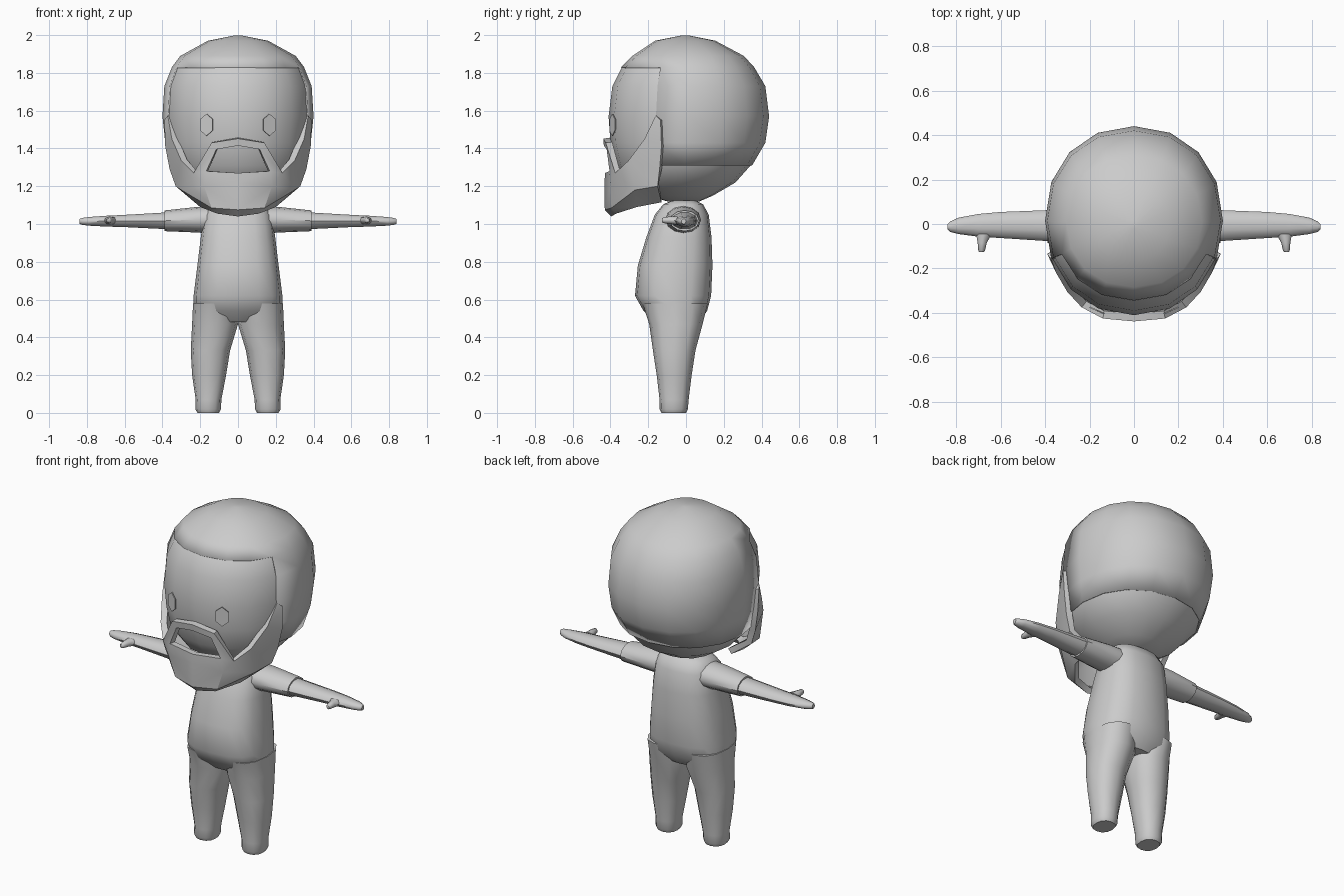
import bpy, bmesh, math
from mathutils import Vector

if "Cube" in bpy.data.objects:
    bpy.data.objects.remove(bpy.data.objects["Cube"])

grey = bpy.data.materials.new("plain_grey")
grey.diffuse_color = (0.6, 0.6, 0.6, 1)
grey.use_nodes = True
grey.node_tree.nodes["Principled BSDF"].inputs["Base Color"].default_value = grey.diffuse_color


def finish(name, bm, angle=50):
    bmesh.ops.recalc_face_normals(bm, faces=bm.faces)
    me = bpy.data.meshes.new(name)
    bm.to_mesh(me)
    bm.free()
    ob = bpy.data.objects.new(name, me)
    bpy.context.collection.objects.link(ob)
    me.materials.append(grey)
    bpy.ops.object.select_all(action='DESELECT')
    ob.select_set(True)
    bpy.context.view_layer.objects.active = ob
    bpy.ops.object.shade_smooth_by_angle(angle=math.radians(angle))
    return ob


def loft(rings, n, axis='z', power=2.0, caps=True):
    """Rings are (position, a_min, a_max, b_min, b_max) along the axis."""
    bm = bmesh.new()
    loops = []
    for p, a0, a1, b0, b1 in rings:
        loop = []
        for i in range(n):
            t = 2 * math.pi * i / n
            c, s = math.cos(t), math.sin(t)
            a = (a0 + a1) / 2 + (a1 - a0) / 2 * math.copysign(abs(c) ** (2 / power), c)
            b = (b0 + b1) / 2 + (b1 - b0) / 2 * math.copysign(abs(s) ** (2 / power), s)
            loop.append(bm.verts.new((a, b, p) if axis == 'z' else (p, a, b)))
        loops.append(loop)
    for l0, l1 in zip(loops, loops[1:]):
        for i in range(n):
            j = (i + 1) % n
            bm.faces.new((l0[i], l0[j], l1[j], l1[i]))
    if caps:
        bm.faces.new(loops[0])
        bm.faces.new(loops[-1])
    return bm


def mirror_x(bm):
    """Add the left half and weld the seam."""
    geo = bmesh.ops.duplicate(bm, geom=bm.verts[:] + bm.edges[:] + bm.faces[:])["geom"]
    for v in geo:
        if isinstance(v, bmesh.types.BMVert):
            v.co.x *= -1
    bmesh.ops.remove_doubles(bm, verts=bm.verts, dist=0.0005)
    return bm


# Head profile: z, half width, front y, back y
skull = [(1.998, .02, -.02, .02), (1.97, .16, -.16, .16), (1.89, .305, -.28, .31),
         (1.83, .35, -.34, .365), (1.73, .39, -.39, .42), (1.57, .40, -.41, .44),
         (1.43, .385, -.40, .42), (1.31, .36, -.37, .35), (1.22, .28, -.31, .27),
         (1.15, .17, -.20, .15), (1.12, .08, -.10, .08)]


def head_loft(inset):
    return loft([(z - inset * (z > 1.9), -w + inset, w - inset, f, b - inset)
                 for z, w, f, b in skull], 16, power=2.15)


finish("head", head_loft(.008), 60)

# Hair cap: open over the face and above the nape
bm = head_loft(0)
for v in bm.verts:
    if v.co.z > 1.8:
        v.co.y -= .004
gone = []
for f in bm.faces:
    c = f.calc_center_median()
    if c.z < 1.31 or (c.y < -.12 and c.z < 1.83):
        gone.append(f)
bmesh.ops.delete(bm, geom=gone, context='FACES')
hair = finish("hair", bm, 60)
mod = hair.modifiers.new("thickness", 'SOLIDIFY')
mod.thickness = .012

# Beard and moustache around an open mouth
pts = {
    'a': (.372, -.16, 1.575), 'b': (.35, -.22, 1.45), 'c': (.30, -.305, 1.335),
    'd': (.235, -.375, 1.27), 'e': (.14, -.425, 1.43), 'f': (0, -.438, 1.452),
    'g': (0, -.435, 1.415), 'h': (.115, -.42, 1.395), 'i': (.168, -.405, 1.28),
    'j': (0, -.428, 1.27), 'k': (.39, -.135, 1.55), 'l': (.385, -.13, 1.41),
    'm': (.362, -.14, 1.29), 'n': (.33, -.15, 1.20), 'o': (.21, -.13, 1.115),
    'p': (.30, -.27, 1.18), 'q': (.20, -.26, 1.09), 'r': (.18, -.40, 1.20),
    's': (0, -.432, 1.22), 't': (.14, -.395, 1.085), 'u': (0, -.43, 1.075),
    'v': (.11, -.37, 1.055), 'w': (0, -.395, 1.04)}
faces = ["akb", "bkl", "blmc", "cmnp", "cpd", "dpr", "dri", "deih"[:2] + "hi",
         "efgh", "irsj", "rtus", "tvwu", "prt", "ptq", "qtv", "nopq"[:1] + "oqp"]
bm = bmesh.new()
vs = {k: bm.verts.new(p) for k, p in pts.items()}
for f in faces:
    bm.faces.new([vs[k] for k in f])
mirror_x(bm)
bmesh.ops.recalc_face_normals(bm, faces=bm.faces)
bm.faces.ensure_lookup_table()
# Inner copy joined by a rim gives the beard its thickness
bm.normal_update()
low = min(bm.faces, key=lambda f: f.calc_center_median().y)
if low.normal.y > 0:
    bmesh.ops.reverse_faces(bm, faces=bm.faces)
bm.normal_update()
inner = {v: bm.verts.new(v.co - v.normal * .035) for v in bm.verts[:]}
rim = [e for e in bm.edges if e.is_boundary]
for f in bm.faces[:]:
    bm.faces.new([inner[v] for v in reversed(f.verts)])
for e in rim:
    a, b = e.verts
    bm.faces.new((a, b, inner[b], inner[a]))
finish("beard", bm, 35)

# Eyes: thin hexagonal plates
for side, name in ((1, "eye_right"), (-1, "eye_left")):
    bm = bmesh.new()
    across = Vector((math.cos(.42), side * math.sin(.42), 0))
    out = Vector((side * math.sin(.42), -math.cos(.42), 0))
    mid = Vector((side * .165, -.386, 1.525))
    shape = ((0, .058), (.036, .03), (.036, -.03), (0, -.058), (-.036, -.03), (-.036, .03))
    face = bm.faces.new([bm.verts.new(mid + across * x + Vector((0, 0, z))) for x, z in shape])
    new = bmesh.ops.extrude_face_region(bm, geom=[face])["geom"]
    for v in new:
        if isinstance(v, bmesh.types.BMVert):
            v.co += out * .006
    finish(name, bm, 30)

# Torso with shirt hem and pelvis
finish("torso", loft([
    (1.125, -.10, .10, -.07, .05), (1.105, -.15, .15, -.12, .09), (1.05, -.18, .18, -.165, .12),
    (.93, -.197, .197, -.21, .135), (.78, -.215, .215, -.255, .14), (.62, -.235, .235, -.27, .133),
    (.54, -.235, .235, -.225, .112), (.48, -.15, .15, -.165, .07)], 16, power=2.6), 40)

# Legs
bm = loft([
    (.58, .02, .238, -.23, .115), (.47, .0, .243, -.195, .088), (.33, .042, .25, -.175, .05),
    (.20, .063, .243, -.155, .03), (.07, .088, .224, -.14, .014), (.02, .09, .226, -.14, .01),
    (0, .10, .215, -.13, 0)], 12, power=2.3)
finish("legs", mirror_x(bm), 50)

# Sleeves, forearms with hands, and thumbs
sleeve = loft([(.14, -.11, .08, .95, 1.095), (.22, -.105, .08, .955, 1.09),
               (.388, -.085, .07, .962, 1.072)], 12, axis='x')
finish("sleeves", mirror_x(sleeve), 40)
arm = loft([(.37, -.078, .063, .97, 1.064), (.60, -.063, .054, .982, 1.05),
            (.70, -.057, .045, .985, 1.045), (.79, -.045, .028, .99, 1.038),
            (.825, -.036, .012, .995, 1.033), (.838, -.025, 0, 1.0, 1.028)], 10, axis='x')
finish("forearms", mirror_x(arm), 50)
thumb = loft([(0, .64, .71, .995, 1.04), (.04, .662, .703, 1.0, 1.04),
              (.075, .67, .70, 1.005, 1.035), (.082, .677, .695, 1.01, 1.03)], 8)
for v in thumb.verts:
    v.co = (v.co.x, -.045 - v.co.z, v.co.y)
finish("thumbs", mirror_x(thumb), 50)
